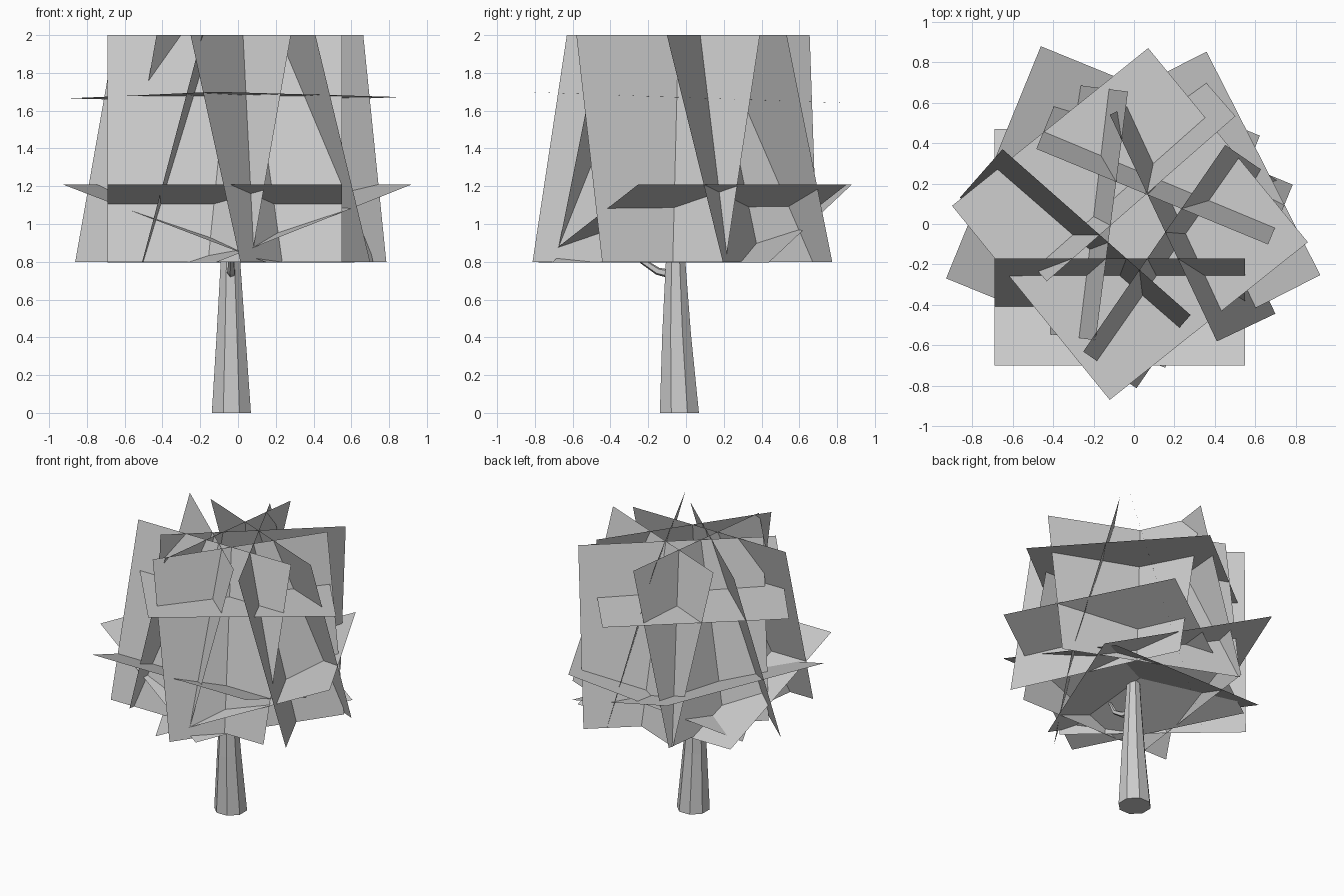
import bpy, math
from mathutils import Vector

if "Cube" in bpy.data.objects:
    bpy.data.objects.remove(bpy.data.objects["Cube"])


def make(name, verts, faces):
    me = bpy.data.meshes.new(name)
    me.from_pydata(verts, [], faces)
    ob = bpy.data.objects.new(name, me)
    bpy.context.collection.objects.link(ob)
    return ob


def card(name, mid, deg, z0, run, z1, half=0.62):
    """Square leaf card: level edge at mid/z0, sloping along the azimuth to z1."""
    a = math.radians(deg)
    o = Vector((math.cos(a), math.sin(a), 0))
    t = Vector((-o.y, o.x, 0)) * half
    p = Vector((mid[0], mid[1], z0))
    q = p + o * run + Vector((0, 0, z1 - z0))
    make(name, [p - t, p + t, q + t, q - t], [(3, 2, 1, 0)])


def tube(name, rings, sides):
    """Tapered limb through (x, y, z, radius) rings."""
    pts = [Vector(r[:3]) for r in rings]
    verts, faces = [], []
    for i, r in enumerate(rings):
        d = (pts[min(i + 1, len(pts) - 1)] - pts[max(i - 1, 0)]).normalized()
        if i == 0 and d.z > 0.9:
            d = Vector((0, 0, 1))
        u = Vector((1, 0, 0))
        u = (u - d * u.dot(d)).normalized()
        v = d.cross(u)
        for k in range(sides):
            a = 2 * math.pi * (k + 0.5) / sides
            verts.append(pts[i] + (u * math.cos(a) + v * math.sin(a)) * r[3])
    for i in range(len(rings) - 1):
        for k in range(sides):
            n = (k + 1) % sides
            faces.append((i * sides + k, i * sides + n,
                          (i + 1) * sides + n, (i + 1) * sides + k))
    faces.append(tuple(reversed(range(sides))))
    faces.append(tuple(range(len(verts) - sides, len(verts))))
    make(name, verts, faces)


# Trunk and the small branch at its front
tube("trunk", [(-0.035, -0.035, 0, 0.112), (-0.037, -0.05, 0.42, 0.082),
               (-0.04, -0.055, 0.8, 0.056), (-0.04, -0.05, 1.25, 0.025)], 8)
tube("branch", [(-0.035, -0.06, 0.73, 0.025), (-0.035, -0.15, 0.75, 0.021),
                (-0.035, -0.24, 0.81, 0.016), (-0.035, -0.3, 0.92, 0.008)], 5)

# Ring of seven steep leaf cards, flaring outward at the bottom
steep = [((-0.07, -0.17), -90), ((-0.185, -0.04), 228.6), ((0.10, -0.12), -34.5),
         ((0.145, -0.02), 25.3), ((-0.11, 0.04), 172.6), ((0.09, 0.135), 67.6),
         ((0.035, 0.125), 131.2)]
for i, (m, a) in enumerate(steep):
    card(f"side_leaf_{i + 1}", m, a, 2.0, 0.32, 0.8)

# Three shallow lower cards, rising outward
low = [((-0.07, -0.70), -90), ((-0.695, 0.305), 157.8), ((0.64, 0.30), 27)]
for i, (m, a) in enumerate(low):
    card(f"lower_leaf_{i + 1}", m, a, 1.21, -1.17, 0.795)

# Nearly level card near the top
make("top_leaf", [(0.07, 0.87, 1.64), (-0.90, 0.09, 1.665),
                  (-0.12, -0.87, 1.70), (0.86, -0.09, 1.672)], [(0, 1, 2, 3)])
